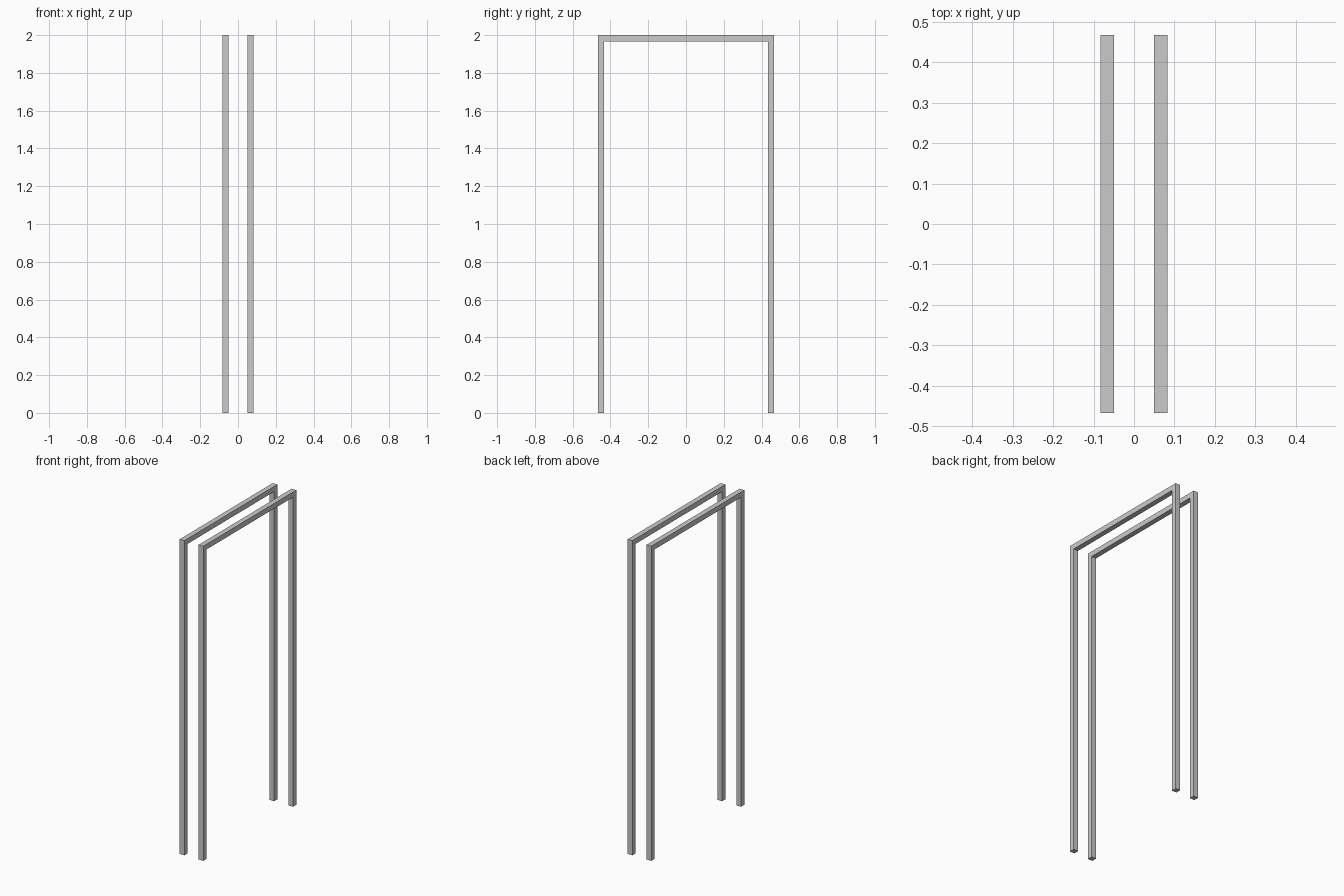
import bpy, bmesh

if "Cube" in bpy.data.objects:
    bpy.data.objects.remove(bpy.data.objects["Cube"])

W, H, T = 0.467, 2.0, 0.033   # half width, height, bar thickness
X0, X1 = 0.05, 0.083          # depth range of the right-hand arch

# Door-surround arch: U-shaped profile in the YZ plane, extruded along x
profile = [(-W, 0), (-W, H), (W, H), (W, 0),
           (W - T, 0), (W - T, H - T), (-W + T, H - T), (-W + T, 0)]


def make_arch(name, xa, xb):
    bm = bmesh.new()
    face = bm.faces.new([bm.verts.new((xa, y, z)) for y, z in profile])
    ext = bmesh.ops.extrude_face_region(bm, geom=[face], use_keep_orig=True)
    moved = [v for v in ext["geom"] if isinstance(v, bmesh.types.BMVert)]
    bmesh.ops.translate(bm, verts=moved, vec=(xb - xa, 0, 0))
    bmesh.ops.recalc_face_normals(bm, faces=bm.faces[:])
    mesh = bpy.data.meshes.new(name)
    bm.to_mesh(mesh)
    bm.free()
    obj = bpy.data.objects.new(name, mesh)
    bpy.context.collection.objects.link(obj)
    return obj


# One arch on each side of the wall opening
make_arch("right_door_trim", X0, X1)
make_arch("left_door_trim", -X1, -X0)
